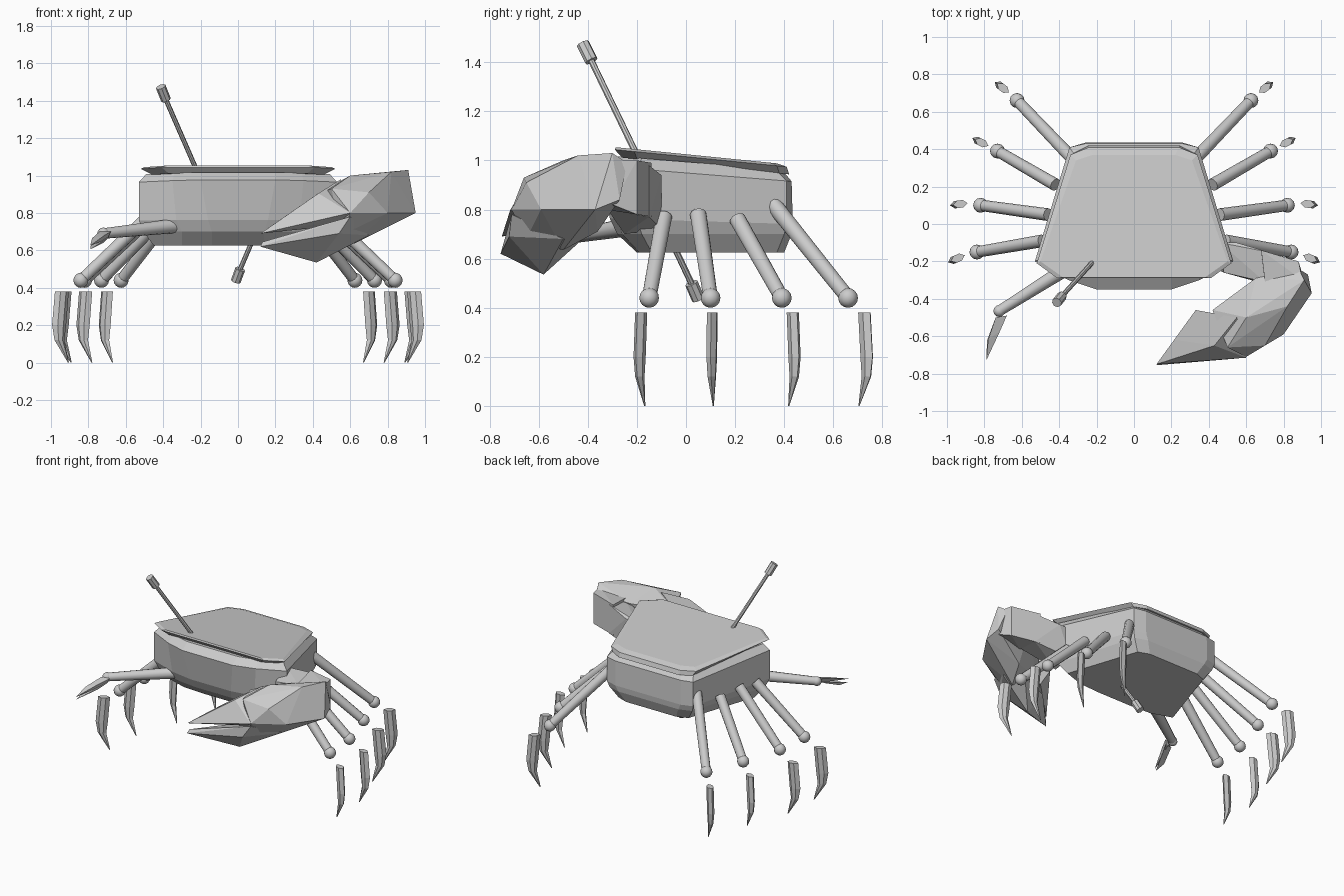
import bpy, bmesh
from mathutils import Vector, Matrix

if "Cube" in bpy.data.objects:
    bpy.data.objects.remove(bpy.data.objects["Cube"])


def finish(bm, name, smooth=False):
    bmesh.ops.recalc_face_normals(bm, faces=bm.faces)
    me = bpy.data.meshes.new(name)
    bm.to_mesh(me)
    bm.free()
    ob = bpy.data.objects.new(name, me)
    bpy.context.collection.objects.link(ob)
    if smooth:
        bpy.context.view_layer.objects.active = ob
        ob.select_set(True)
        bpy.ops.object.shade_smooth_by_angle(angle=0.7)
        ob.select_set(False)
    return ob


def hull(name, pts):
    bm = bmesh.new()
    for p in pts:
        bm.verts.new(p)
    bmesh.ops.convex_hull(bm, input=bm.verts)
    bmesh.ops.delete(bm, geom=[v for v in bm.verts if not v.link_faces], context='VERTS')
    return finish(bm, name)


def loft(name, rings):
    bm = bmesh.new()
    vs = [[bm.verts.new(p) for p in r] for r in rings]
    n = len(vs[0])
    for a, b in zip(vs, vs[1:]):
        for i in range(n):
            bm.faces.new((a[i], a[(i + 1) % n], b[(i + 1) % n], b[i]))
    bm.faces.new(vs[0])
    bm.faces.new(vs[-1])
    return finish(bm, name)


def outline(half, z, slope):
    pts = half + [(-x, y) for x, y in reversed(half)]
    return [(x, y, z - slope * (y + 0.2)) for x, y in pts]


def rod(name, a, b, r1, r2, seg=12, ball=0):
    a, b = Vector(a), Vector(b)
    d = b - a
    m = Matrix.Translation((a + b) / 2) @ d.to_track_quat('Z', 'Y').to_matrix().to_4x4()
    bm = bmesh.new()
    bmesh.ops.create_cone(bm, cap_ends=True, segments=seg, radius1=r1, radius2=r2,
                          depth=d.length, matrix=m)
    if ball:
        bmesh.ops.create_uvsphere(bm, u_segments=12, v_segments=8, radius=ball,
                                  matrix=Matrix.Translation(b))
    return finish(bm, name, True)


# Body shell
loft("body", [
    outline([(.14, -.2), (.3, -.19), (.45, -.14), (.28, .37), (.2, .4)], .625, 0),
    outline([(.14, -.28), (.3, -.26), (.505, -.18), (.33, .4), (.24, .43)], .70, 0),
    outline([(.16, -.31), (.33, -.28), (.53, -.2), (.345, .41), (.26, .435)], .76, .03),
    outline([(.2, -.35), (.35, -.3), (.53, -.2), (.345, .41), (.26, .43)], .965, .08),
    outline([(.2, -.29), (.34, -.25), (.49, -.18), (.31, .36), (.22, .39)], 1.01, .08)])

# Carapace plate
loft("carapace", [
    outline([(.37, -.26), (.46, -.2), (.32, .38), (.24, .42)], 1.005, .1),
    outline([(.41, -.29), (.52, -.21), (.34, .37), (.24, .41)], 1.035, .1),
    outline([(.38, -.285), (.5, -.2), (.31, .34), (.22, .37)], 1.045, .1)])

# Walking legs and their tips: hip, knee, inner tip point, outer tip point
legs = [
    ((.49, -.09, .77), (.84, -.15, .44), (.9, -.165), (.995, -.205)),
    ((.46, .05, .78), (.82, .1, .44), (.885, .112), (.985, .1)),
    ((.42, .21, .76), (.73, .39, .44), (.775, .415), (.865, .46)),
    ((.32, .34, .84), (.625, .66, .44), (.665, .7), (.745, .76))]
profile = [(.38, .05, .83, .02), (.2, .2, .99, .02), (.12, .3, .85, .016), (0, .04, .1, .002)]
for s, side in ((1, "right"), (-1, "left")):
    for i, (hip, knee, ti, to) in enumerate(legs, 1):
        f = lambda p: (p[0] * s, p[1], p[2])
        rod(f"{side}_leg_{i}", f(hip), f(knee), .034, .03, ball=.04)
        a, b = Vector(ti), Vector(to)
        n = (b - a).orthogonal().normalized()
        rings = []
        for z, u0, u1, w in profile:
            ring = []
            for u, k in ((0, 0), (.3, 1), (.7, 1), (1, 0), (.7, -1), (.3, -1)):
                q = a + (b - a) * (u0 + (u1 - u0) * u) + n * w * k
                ring.append((q.x * s, q.y, z))
            rings.append(ring)
        loft(f"{side}_leg_tip_{i}", rings)

# Eye stalks
for name, a, b, c in (
        ("upper", (-.2, -.18, .98), (-.385, -.385, 1.405), (-.413, -.42, 1.475)),
        ("lower", (.14, -.12, .8), (.012, .022, .5), (-.012, .05, .435))):
    rod(name + "_eye_stalk", a, b, .013, .013, 8)
    rod(name + "_eye", b, c, .027, .027, 8)

# Small arm and pincer
rod("small_arm", (-.3, -.2, .735), (-.72, -.465, .69), .04, .028, ball=.032)
hull("small_pincer_upper", [
    (-.68, -.49, .7), (-.74, -.5, .7), (-.7, -.5, .66), (-.715, -.57, .68),
    (-.78, -.62, .665), (-.76, -.62, .645), (-.79, -.73, .625)])
hull("small_pincer_lower", [
    (-.69, -.5, .67), (-.74, -.5, .67), (-.72, -.57, .64),
    (-.785, -.63, .615), (-.785, -.62, .64), (-.79, -.72, .605)])

# Large arm and wrist
hull("large_arm", [
    (.46, -.1, .72), (.46, -.25, .7), (.46, -.1, .94), (.48, -.26, .9),
    (.55, -.1, .94), (.72, -.15, .77), (.72, -.15, .98), (.7, -.32, .8), (.7, -.31, .95)])
hull("large_wrist", [
    (.68, -.14, .77), (.68, -.14, .99), (.7, -.33, .8), (.7, -.31, .97),
    (.88, -.2, .78), (.88, -.2, 1.0), (.91, -.3, .82), (.9, -.3, 1.0)])

# Large claw: palm, upper finger, lower finger
hull("large_claw_palm", [
    (.88, -.24, .99), (.91, -.3, 1.03), (.95, -.37, .8), (.93, -.27, .84),
    (.65, -.29, .95), (.82, -.44, 1.02), (.6, -.5, 1.0), (.8, -.59, .8),
    (.7, -.65, .91), (.6, -.71, .8), (.55, -.65, .68), (.42, -.46, .9),
    (.62, -.5, .635), (.68, -.36, .71), (.5, -.66, .93), (.45, -.46, .74)])
hull("large_claw_upper_finger", [
    (.12, -.75, .69), (.43, -.65, .905), (.33, -.46, .83), (.22, -.62, .76),
    (.6, -.715, .8), (.38, -.71, .735), (.38, -.5, .73), (.55, -.5, .98),
    (.6, -.6, .74)])
hull("large_claw_lower_finger", [
    (.12, -.755, .62), (.13, -.74, .645), (.42, -.58, .535), (.54, -.72, .69),
    (.36, -.5, .66), (.6, -.71, .78), (.7, -.5, .68), (.58, -.42, .68),
    (.4, -.69, .69)])
